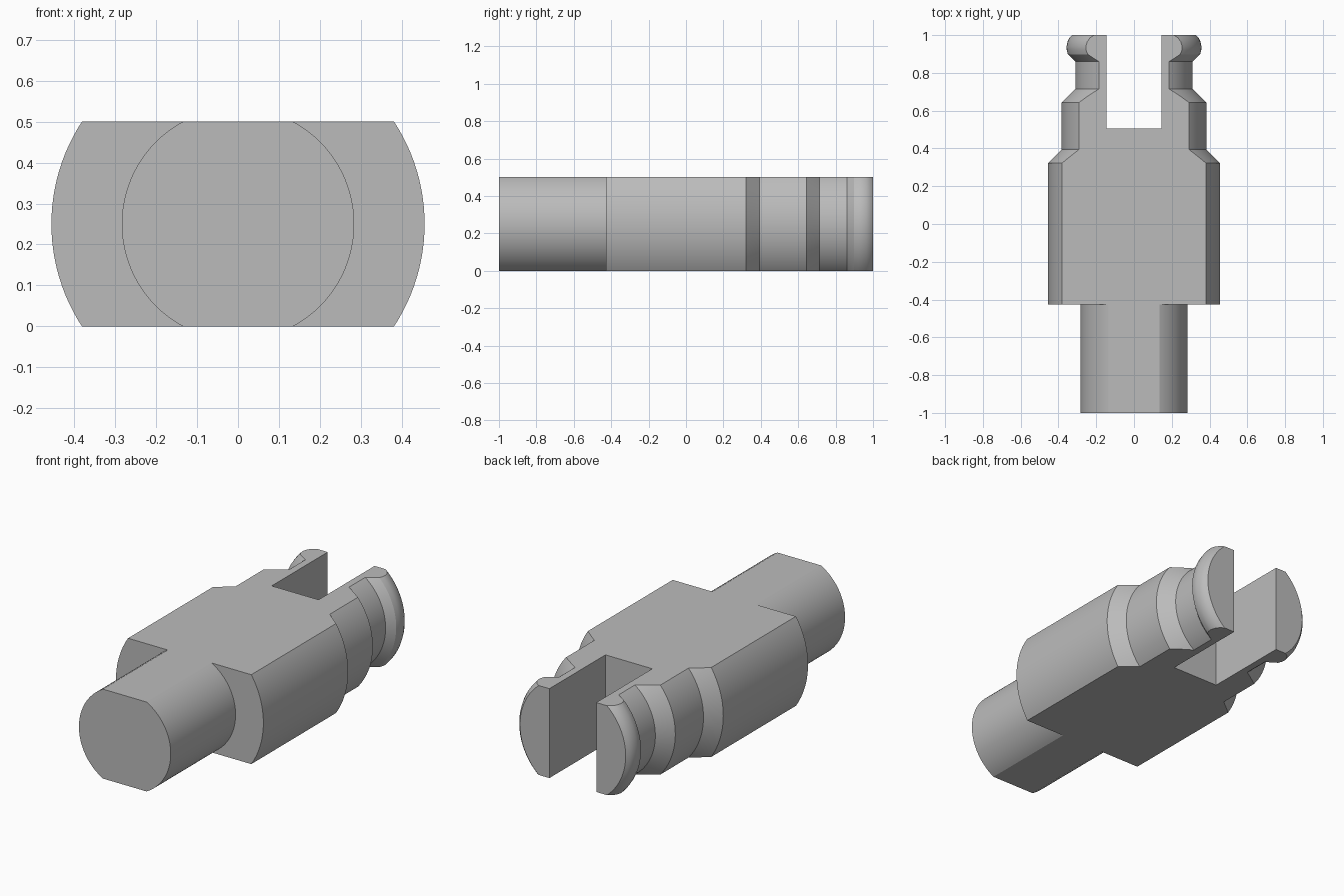
import bpy
import bmesh
from math import radians, tau
from mathutils import Vector

cube = bpy.data.objects.get("Cube")
if cube:
    bpy.data.objects.remove(cube, do_unlink=True)

HALF = 0.25          # half thickness between the two flats
AXIS = Vector((0, 0, HALF))

grey = bpy.data.materials.new("plain grey")
grey.use_nodes = True
colour = (0.5, 0.5, 0.5, 1)
grey.diffuse_color = colour
grey.node_tree.nodes["Principled BSDF"].inputs["Base Color"].default_value = colour


def add_object(name, bm):
    mesh = bpy.data.meshes.new(name)
    bm.to_mesh(mesh)
    bm.free()
    mesh.materials.append(grey)
    obj = bpy.data.objects.new(name, mesh)
    bpy.context.collection.objects.link(obj)
    return obj


# Turned pin: (radius, y) from the shaft end to the clip lip
profile = [
    (0, -1), (0.284, -1), (0.284, -0.427),           # shaft
    (0.456, -0.427), (0.456, 0.322),                 # collar
    (0.384, 0.394), (0.384, 0.643),                  # middle step
    (0.311, 0.715), (0.311, 0.86),                   # neck
    (0.35, 0.898), (0.356, 0.92), (0.357, 0.94),     # rounded lip
    (0.352, 0.965), (0.342, 0.985), (0.327, 1), (0, 1),
]
bm = bmesh.new()
verts = [bm.verts.new((r, y, HALF)) for r, y in profile]
edges = [bm.edges.new(pair) for pair in zip(verts, verts[1:])]
bmesh.ops.spin(bm, geom=verts + edges, cent=AXIS, axis=(0, 1, 0),
               angle=tau, steps=128, use_merge=True)
bmesh.ops.remove_doubles(bm, verts=bm.verts, dist=0.0001)

# Mill the top and bottom flats
for side in (1, -1):
    cut = bmesh.ops.bisect_plane(
        bm, geom=bm.verts[:] + bm.edges[:] + bm.faces[:], dist=0.00001,
        plane_co=AXIS + Vector((0, 0, side * HALF)),
        plane_no=(0, 0, side), clear_outer=True)
    rim = [e for e in cut["geom_cut"] if isinstance(e, bmesh.types.BMEdge)]
    bmesh.ops.contextual_create(bm, geom=rim)
bmesh.ops.recalc_face_normals(bm, faces=bm.faces)
pin = add_object("split_pin", bm)

# Slot between the two clip prongs
bm = bmesh.new()
bmesh.ops.create_cube(bm, size=1)
bmesh.ops.scale(bm, vec=(0.29, 1, 1), verts=bm.verts)
bmesh.ops.translate(bm, vec=(0, 1.005, HALF), verts=bm.verts)
cutter = add_object("slot_cutter", bm)

slot = pin.modifiers.new("slot", 'BOOLEAN')
slot.operation = 'DIFFERENCE'
slot.solver = 'EXACT'
slot.object = cutter
bpy.ops.object.select_all(action='DESELECT')
pin.select_set(True)
bpy.context.view_layer.objects.active = pin
bpy.ops.object.modifier_apply(modifier="slot")
bpy.data.objects.remove(cutter, do_unlink=True)
bpy.ops.object.shade_smooth_by_angle(angle=radians(25))
